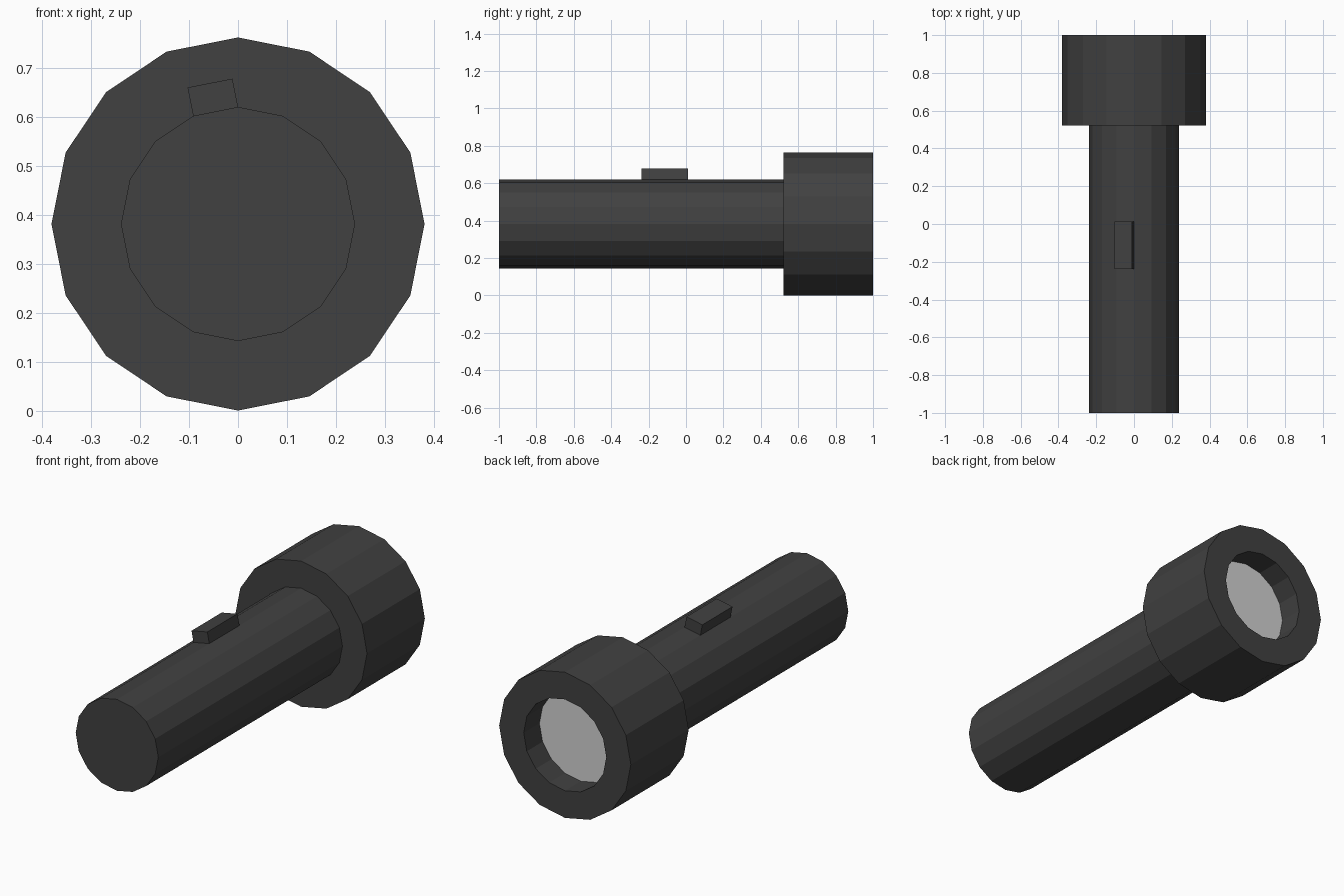
import bpy, bmesh, math

if "Cube" in bpy.data.objects:
    bpy.data.objects.remove(bpy.data.objects["Cube"])

SIDES, CZ = 16, 0.382          # facets and axis height
R_BODY, R_HEAD = 0.239, 0.381


def material(name, value):
    m = bpy.data.materials.new(name)
    m.diffuse_color = (value, value, value, 1)
    m.use_nodes = True
    m.node_tree.nodes["Principled BSDF"].inputs["Base Color"].default_value = m.diffuse_color
    return m


dark = material("dark_grey", 0.052)
glass = material("pale_grey", 0.64)


def finish(name, bm, mat):
    me = bpy.data.meshes.new(name)
    bm.to_mesh(me)
    bm.free()
    me.materials.append(mat)
    ob = bpy.data.objects.new(name, me)
    bpy.context.collection.objects.link(ob)
    return ob


def point(r, i, y):
    a = math.pi / 2 + 2 * math.pi * i / SIDES
    return (r * math.cos(a), y, CZ + r * math.sin(a))


def lathe(name, profile, mat, cap_start=False):
    """Turn (radius, y) points around the torch axis, outward facing."""
    bm = bmesh.new()
    rings = [[bm.verts.new(point(r, i, y)) for i in range(SIDES)] for r, y in profile]
    for a, b in zip(rings, rings[1:]):
        for i in range(SIDES):
            j = (i + 1) % SIDES
            bm.faces.new((a[i], b[i], b[j], a[j]))
    if cap_start:
        bm.faces.new(rings[0])
    return finish(name, bm, mat)


# Handle tube, closed at the tail
lathe("handle", [(R_BODY, -1), (R_BODY, 0.522)], dark, cap_start=True)

# Head with recessed opening
lathe("head", [(R_BODY, 0.522), (R_HEAD, 0.522), (R_HEAD, 1), (R_BODY, 1), (R_BODY, 0.87)], dark)

# Lens at the bottom of the recess, facing forward out of the head
bm = bmesh.new()
bm.faces.new([bm.verts.new(point(R_BODY, i, 0.87)) for i in reversed(range(SIDES))])
finish("lens", bm, glass)

# Switch raised from one facet of the handle
bm = bmesh.new()
mid = math.pi / 2 + math.pi / SIDES
lift = (0.059 * math.cos(mid), 0.059 * math.sin(mid))
ends = []
for y in (-0.237, 0.012):
    p, q = point(R_BODY, 0, y), point(R_BODY, 1, y)
    corners = [p, q] + [(v[0] + lift[0], y, v[2] + lift[1]) for v in (q, p)]
    ends.append([bm.verts.new(v) for v in corners])
for i in range(4):
    j = (i + 1) % 4
    bm.faces.new((ends[0][i], ends[0][j], ends[1][j], ends[1][i]))
for e in ends:
    bm.faces.new(e)
bmesh.ops.recalc_face_normals(bm, faces=bm.faces[:])
finish("switch", bm, dark)
